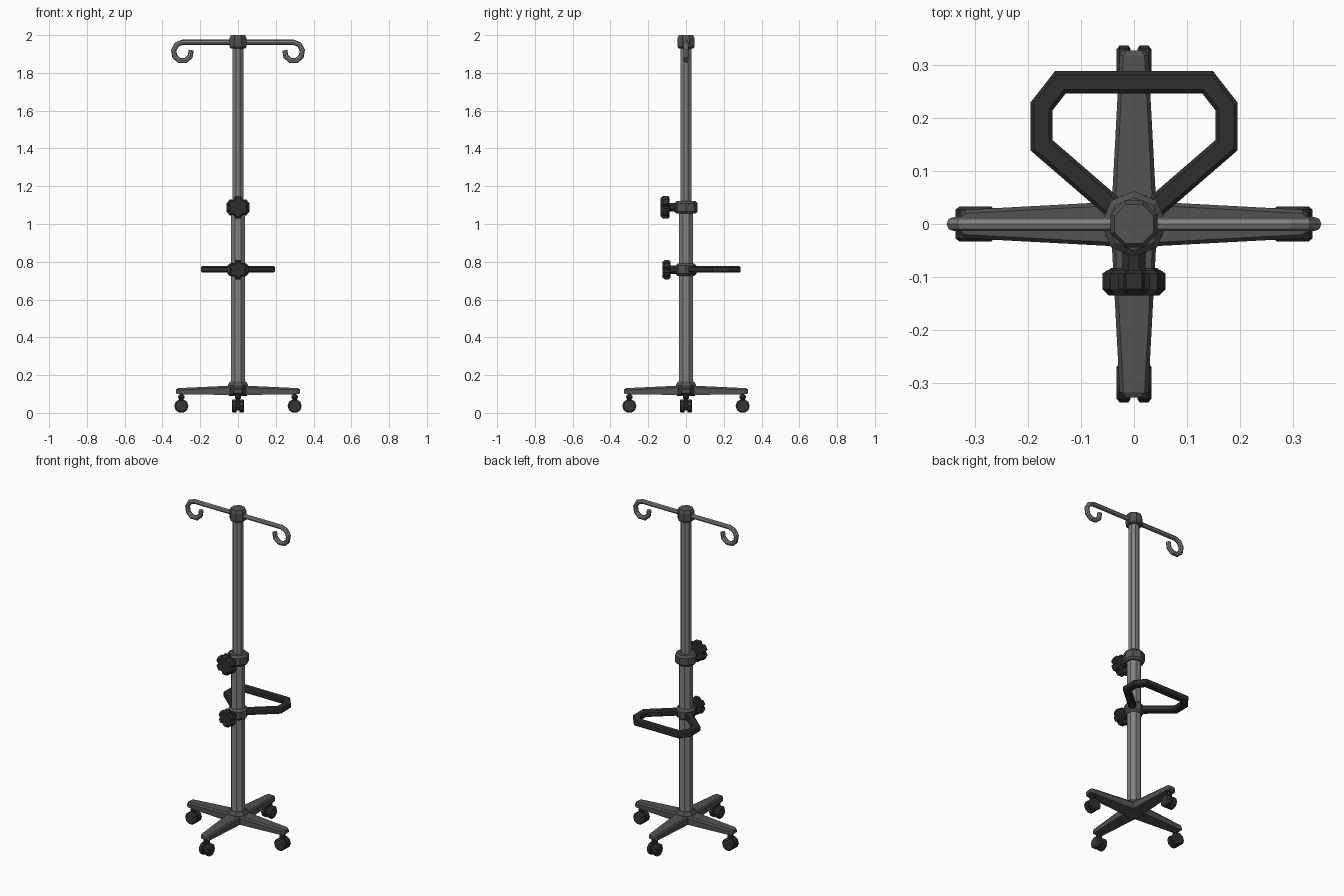
import bpy, bmesh
from math import pi, cos, sin, radians
from mathutils import Vector, Matrix

if "Cube" in bpy.data.objects:
    bpy.data.objects.remove(bpy.data.objects["Cube"])


def material(name, v):
    m = bpy.data.materials.new(name)
    m.diffuse_color = (v, v, v, 1)
    m.use_nodes = True
    m.node_tree.nodes["Principled BSDF"].inputs["Base Color"].default_value = m.diffuse_color
    return m


METAL = material("brushed grey metal", 0.22)
DARK = material("dark grey plastic", 0.085)
BLACK = material("black plastic", 0.028)
RUBBER = material("wheel rubber", 0.036)


def loft(name, rings, mat, matrix=Matrix()):
    """Skin a list of equal-length point rings and cap both ends."""
    bm = bmesh.new()
    loops = [[bm.verts.new(matrix @ Vector(p)) for p in r] for r in rings]
    n = len(loops[0])
    for a, b in zip(loops, loops[1:]):
        for i in range(n):
            j = (i + 1) % n
            bm.faces.new((a[i], a[j], b[j], b[i]))
    bm.faces.new(loops[0])
    bm.faces.new(loops[-1])
    bmesh.ops.recalc_face_normals(bm, faces=bm.faces)
    me = bpy.data.meshes.new(name)
    bm.to_mesh(me)
    bm.free()
    me.materials.append(mat)
    ob = bpy.data.objects.new(name, me)
    bpy.context.collection.objects.link(ob)
    return ob


def lathe(name, profile, n, mat, phase=None, matrix=Matrix()):
    """Stack n-sided rings of (radius, height) along local z."""
    ph = pi / n if phase is None else phase
    return loft(name, [[(r * cos(ph + 2 * pi * i / n), r * sin(ph + 2 * pi * i / n), z)
                        for i in range(n)] for r, z in profile], mat, matrix)


def sweep(name, path, normal, section, mat):
    """Sweep a section along a planar path with mitred corners."""
    pts = [Vector(p) for p in path]
    normal = Vector(normal)
    rings = []
    for i, p in enumerate(pts):
        d0 = (p - pts[max(i - 1, 0)]).normalized()
        d1 = (pts[min(i + 1, len(pts) - 1)] - p).normalized()
        t = (d0 + d1).normalized()
        ref = d1 if d1.length > 0 else d0
        side = t.cross(normal) / max(t.dot(ref), 0.3)
        rings.append([p + side * u + normal * v for u, v in section])
    return loft(name, rings, mat)


# Telescopic pole and top cap
lathe("lower_pole", [(0.041, 0.12), (0.041, 1.07)], 8, METAL)
lathe("upper_pole", [(0.0305, 1.05), (0.0305, 1.95)], 8, METAL)
lathe("top_cap", [(0.042, 1.93), (0.048, 1.937), (0.048, 1.985), (0.04, 2.0)], 8, DARK)

# Hanging hooks: bar running into a curled loop, one for each side
rod = [(0.0135 * cos(i * pi / 4), 0.0135 * sin(i * pi / 4)) for i in range(8)]
for side, s in (("left", -1), ("right", 1)):
    path = [(0, 0, 1.962)]
    for k in range(8):
        a = radians(90 - 40 * k)
        path.append((s * (0.294 + 0.047 * cos(a)), 0, 1.912 + 0.05 * sin(a)))
    sweep("hook_" + side, path, (0, 1, 0), rod, METAL)


# Clamp collars with lobed tightening knobs facing the front
def clamp(name, z, r, half, knob_r, y0, y1):
    lathe(name + "_collar", [(r - 0.012, z - half), (r, z - half + 0.012),
                             (r, z + half - 0.012), (r - 0.012, z + half)], 8, DARK, 0)
    to_front = Matrix.Translation((0, 0, z)) @ Matrix.Rotation(pi / 2, 4, 'X')
    lathe(name + "_stem", [(0.024, 0.03), (0.024, y0 + 0.01)], 8, BLACK, None, to_front)
    rings = []
    for scale, h in ((0.85, y0), (1, y0 + 0.007), (1, y1 - 0.012), (0.8, y1)):
        ring = []
        for k in range(6):
            for off, f in ((-14, 1), (14, 1), (24, 0.8), (36, 0.8)):
                a = radians(30 + 60 * k + off)
                ring.append((knob_r * scale * f * cos(a), knob_r * scale * f * sin(a), h))
        rings.append(ring)
    loft(name + "_knob", rings, BLACK, to_front)


clamp("height_clamp", 1.088, 0.062, 0.033, 0.062, 0.087, 0.135)
clamp("handle_clamp", 0.758, 0.056, 0.033, 0.053, 0.083, 0.125)

# Push handle behind the pole
half_path = [(0.02, 0.015), (0.175, 0.149), (0.175, 0.222), (0.139, 0.268)]
path = [(x, y, 0.76) for x, y in half_path] + [(-x, y, 0.76) for x, y in reversed(half_path)]
w, h, c = 0.021, 0.018, 0.007
bar = [(w, c - h), (w, h - c), (w - c, h), (c - w, h),
       (-w, h - c), (-w, c - h), (c - w, -h), (w - c, -h)]
sweep("push_handle", path, (0, 0, 1), bar, BLACK)

# Base hub
lathe("base_hub", [(0.05, 0.09), (0.058, 0.098), (0.058, 0.148), (0.046, 0.166)], 8, DARK)

# Four tapered legs, each with a twin-wheel caster
for k, side in enumerate(("right", "back", "left", "front")):
    turn = Matrix.Rotation(k * pi / 2, 4, 'Z')
    rings = []
    for x, hw, zb, zt in ((0.0, 0.044, 0.094, 0.146), (0.318, 0.027, 0.099, 0.131),
                          (0.328, 0.021, 0.104, 0.125)):
        rings.append([(x, -hw, zb), (x, -hw, zt - 0.01), (x, -hw + 0.007, zt),
                      (x, hw - 0.007, zt), (x, hw, zt - 0.01), (x, hw, zb)])
    loft("leg_" + side, rings, DARK, turn)
    at = turn @ Matrix.Translation((0.3, 0, 0))
    lathe("caster_stem_" + side, [(0.012, 0.04), (0.012, 0.074), (0.018, 0.078),
                                  (0.018, 0.091), (0.011, 0.093), (0.011, 0.105)],
          8, BLACK, None, at)
    axle = at @ Matrix.Translation((0, 0, 0.0365)) @ Matrix.Rotation(pi / 2, 4, 'X')
    lathe("caster_body_" + side, [(0.025, -0.012), (0.025, 0.012)], 10, BLACK, None, axle)
    for tag, s in (("a", -1), ("b", 1)):
        lathe("wheel_%s_%s" % (side, tag),
              [(0.032, s * 0.007), (0.0375, s * 0.011), (0.0375, s * 0.027), (0.03, s * 0.033)],
              10, RUBBER, pi / 10 + pi / 2, axle)
